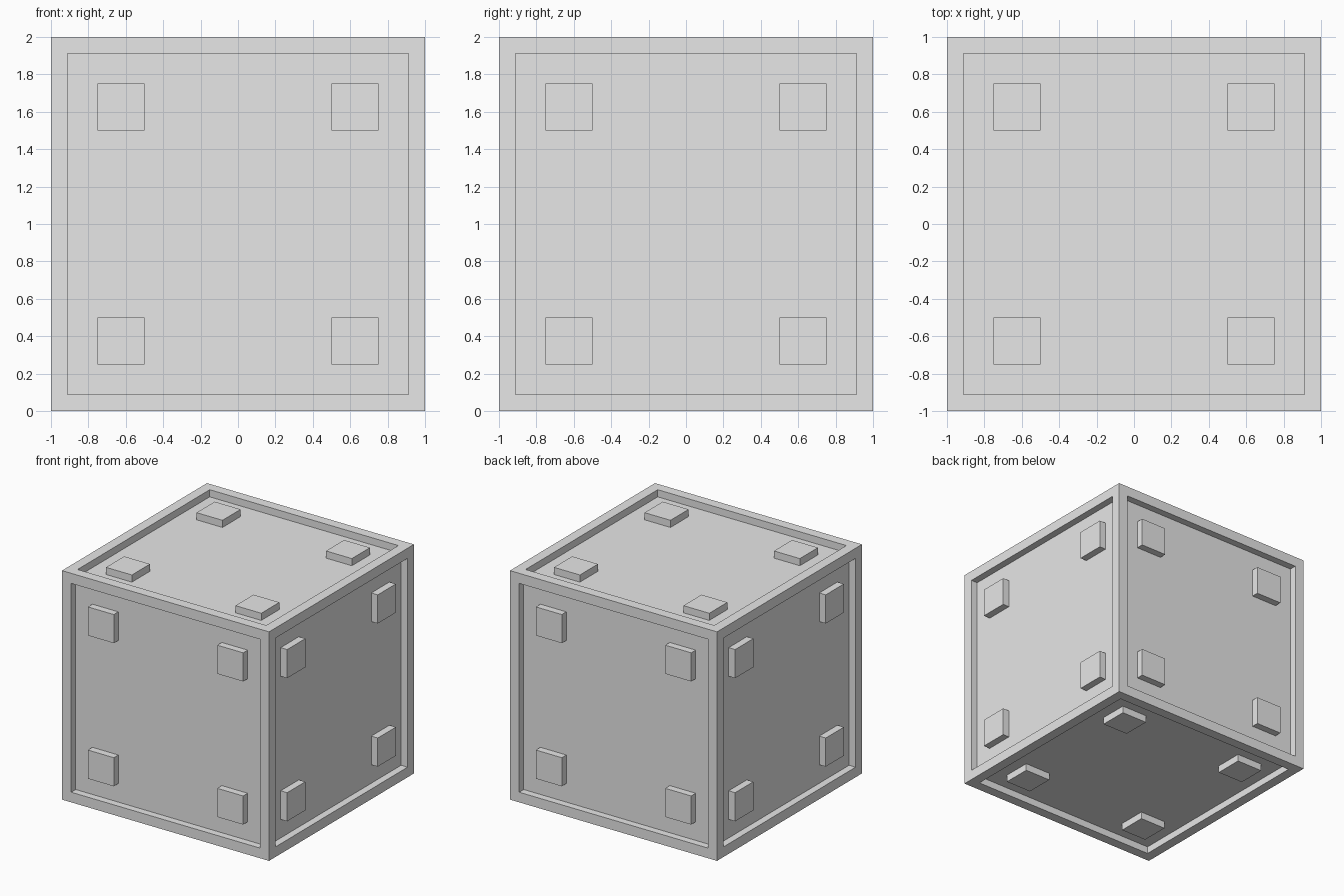
import bpy
import bmesh
from mathutils import Matrix, Vector

if "Cube" in bpy.data.objects:
    bpy.data.objects.remove(bpy.data.objects["Cube"], do_unlink=True)

SIZE = 2.0       # outer cube edge
BORDER = 0.125   # width of the raised frame
DEPTH = 0.0625   # depth of the sunken panels
STUD = 0.25      # edge of a square stud
OFFSET = 0.625   # stud centre from the middle of a side
EMBED = 0.01     # stud overlap into the panel
CENTRE = Vector((0, 0, SIZE / 2))

grey = bpy.data.materials.new("light_grey")
grey.use_nodes = True
grey.diffuse_color = (0.8, 0.8, 0.8, 1)
grey.node_tree.nodes["Principled BSDF"].inputs["Base Color"].default_value = (0.8, 0.8, 0.8, 1)


def add_object(name, bm):
    bmesh.ops.recalc_face_normals(bm, faces=bm.faces)
    mesh = bpy.data.meshes.new(name)
    bm.to_mesh(mesh)
    bm.free()
    mesh.materials.append(grey)
    obj = bpy.data.objects.new(name, mesh)
    obj.location = CENTRE
    bpy.context.collection.objects.link(obj)


# Body: cube with a sunken square panel on every side
bm = bmesh.new()
bmesh.ops.create_cube(bm, size=SIZE)
sides = list(bm.faces)
bmesh.ops.inset_individual(bm, faces=sides, thickness=BORDER)
bmesh.ops.inset_individual(bm, faces=sides, thickness=0, depth=0)
for face in sides:
    bmesh.ops.translate(bm, verts=face.verts, vec=face.normal * -DEPTH)
bmesh.ops.remove_doubles(bm, verts=bm.verts, dist=0.0001)
add_object("body", bm)

# Studs: four on each panel, flush with the frame
directions = {
    "front": (0, -1, 0), "back": (0, 1, 0),
    "left": (1, 0, 0), "right": (-1, 0, 0),
    "top": (0, 0, 1), "bottom": (0, 0, -1),
}
height = DEPTH + EMBED
for side, normal in directions.items():
    turn = Vector(normal).to_track_quat("Z", "Y").to_matrix().to_4x4()
    bm = bmesh.new()
    for u in (-OFFSET, OFFSET):
        for v in (-OFFSET, OFFSET):
            place = Matrix.Translation((u, v, (SIZE - height) / 2))
            shape = Matrix.Diagonal((STUD, STUD, height, 1))
            bmesh.ops.create_cube(bm, size=1, matrix=turn @ place @ shape)
    add_object(side + "_studs", bm)
